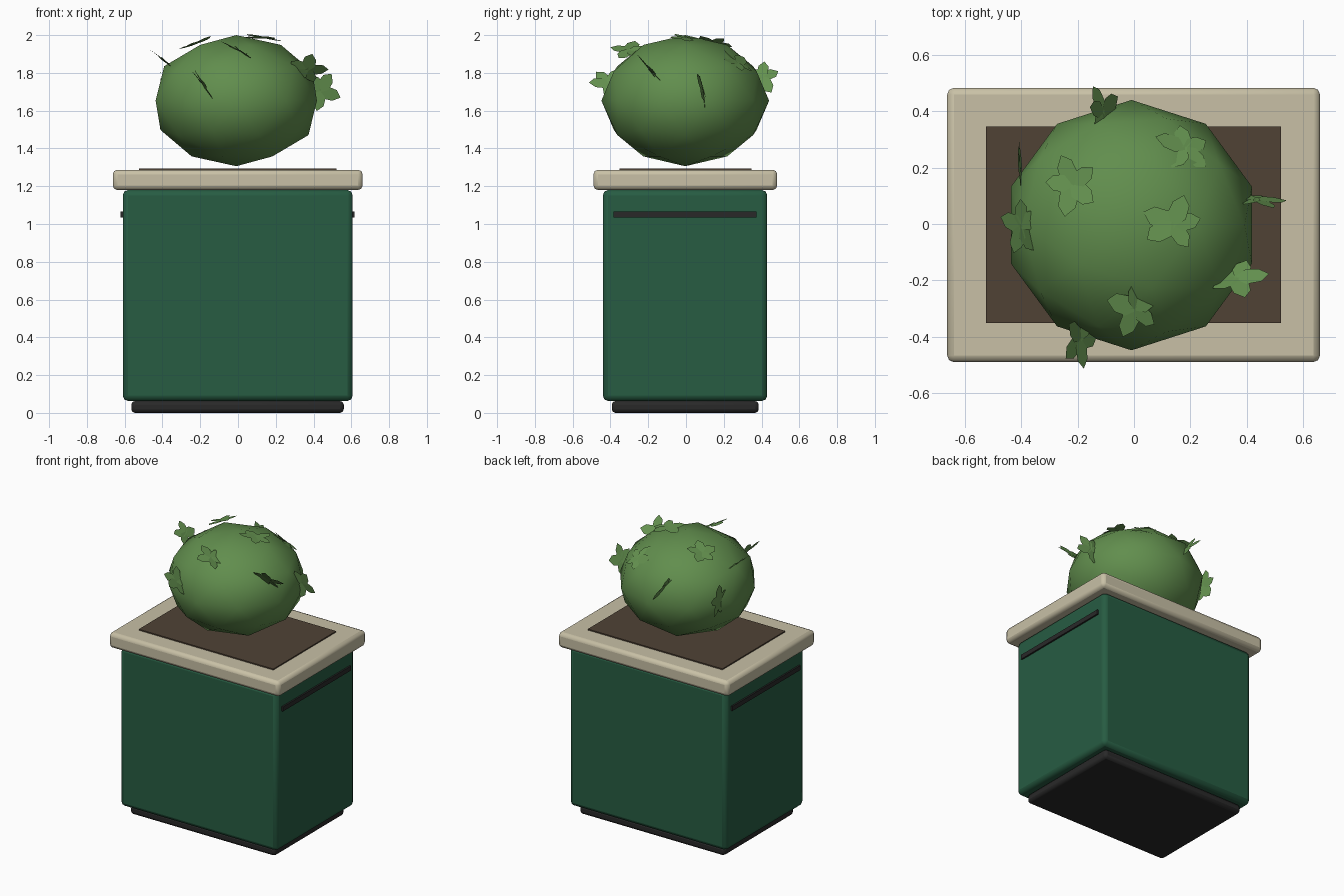
import bpy, bmesh, math, random
from mathutils import Vector, Matrix

if "Cube" in bpy.data.objects:
    bpy.data.objects.remove(bpy.data.objects["Cube"])

random.seed(4)


def material(name, r, g, b):
    m = bpy.data.materials.new(name)
    m.diffuse_color = (r, g, b, 1)
    m.use_nodes = True
    m.node_tree.nodes["Principled BSDF"].inputs["Base Color"].default_value = m.diffuse_color
    return m


GREEN = material("green_paint", 0.02, 0.107, 0.055)
DARK = material("dark_trim", 0.022, 0.022, 0.022)
CREAM = material("cream_rim", 0.58, 0.53, 0.38)
SOIL = material("soil_brown", 0.08, 0.055, 0.036)
BUSH = material("bush_green", 0.12, 0.27, 0.075)
LEAF = material("leaf_green", 0.13, 0.29, 0.08)


def box(name, x, y, z, mat, bevel=0):
    """Box from (min, max) ranges, with optional rounded edges."""
    bpy.ops.mesh.primitive_cube_add(size=1, location=[sum(r) / 2 for r in (x, y, z)])
    ob = bpy.context.object
    ob.name = name
    ob.scale = [r[1] - r[0] for r in (x, y, z)]
    bpy.ops.object.transform_apply(location=False, rotation=False, scale=True)
    ob.data.materials.append(mat)
    if bevel:
        b = ob.modifiers.new("bevel", 'BEVEL')
        b.width, b.segments = bevel, 2
        bpy.ops.object.shade_smooth_by_angle(angle=math.radians(40))
    return ob


# Planter: foot, body, rim and soil
box("foot", (-0.565, 0.56), (-0.393, 0.385), (0, 0.063), DARK, 0.02)
box("planter_body", (-0.61, 0.607), (-0.44, 0.43), (0.063, 1.18), GREEN, 0.028)
box("rim", (-0.663, 0.66), (-0.49, 0.483), (1.18, 1.287), CREAM, 0.024)
box("soil", (-0.525, 0.521), (-0.352, 0.346), (1.26, 1.295), SOIL)

# Side strips
for side, x in (("left", (-0.621, -0.6)), ("right", (0.597, 0.618))):
    box(side + "_strip", x, (-0.383, 0.372), (1.034, 1.066), DARK)

# Clipped bush
bpy.ops.mesh.primitive_ico_sphere_add(subdivisions=2, radius=1, location=(-0.009, -0.004, 1.653))
bush = bpy.context.object
bush.name = "bush"
bush.scale = (0.449, 0.444, 0.347)
bpy.ops.object.transform_apply(location=False, rotation=False, scale=True)
bush.data.materials.append(BUSH)
bpy.ops.object.shade_smooth()

# Leaf sprigs: (centre, plane normal)
SPRIGS = [
    ((-0.11, 0.40, 1.78), (0.85, 0.1, 0.5)),
    ((0.18, 0.27, 1.86), (0.25, 0.5, 0.8)),
    ((-0.22, 0.14, 1.955), (-0.38, 0.1, 0.92)),
    ((0.14, 0.0, 1.985), (0.15, 0.0, 1)),
    ((-0.40, -0.01, 1.875), (0.68, 0.0, 0.73)),
    ((-0.405, 0.21, 1.69), (1, 0.1, 0.05)),
    ((0.005, -0.30, 1.92), (0.53, 0.0, 0.85)),
    ((0.365, -0.19, 1.815), (0.0, 0.8, 0.6)),
    ((0.435, 0.09, 1.705), (0.05, 1, 0.2)),
    ((-0.19, -0.41, 1.745), (0.81, 0.0, 0.58)),
]
OUTLINE = [(-0.012, 0), (0.03, 0.034), (0.072, 0.032), (0.108, 0.004), (0.08, -0.028), (0.03, -0.034)]

bm = bmesh.new()
for centre, normal in SPRIGS:
    face_normal = Vector(normal).to_track_quat('Z', 'Y').to_matrix().to_4x4()
    start = random.uniform(0, math.tau)
    for i in range(5):
        m = (Matrix.Translation(centre) @ face_normal
             @ Matrix.Rotation(start + i * math.tau / 5 + random.uniform(-0.2, 0.2), 4, 'Z')
             @ Matrix.Rotation(random.uniform(-0.12, 0.12), 4, 'Y')
             @ Matrix.Rotation(random.uniform(-0.15, 0.15), 4, 'X')
             @ Matrix.Scale(random.uniform(0.85, 1.08), 4))
        bm.faces.new([bm.verts.new(m @ Vector((u, v, 0))) for u, v in OUTLINE])
mesh = bpy.data.meshes.new("leaf_sprigs")
bm.to_mesh(mesh)
bm.free()
mesh.materials.append(LEAF)
bpy.context.collection.objects.link(bpy.data.objects.new("leaf_sprigs", mesh))
